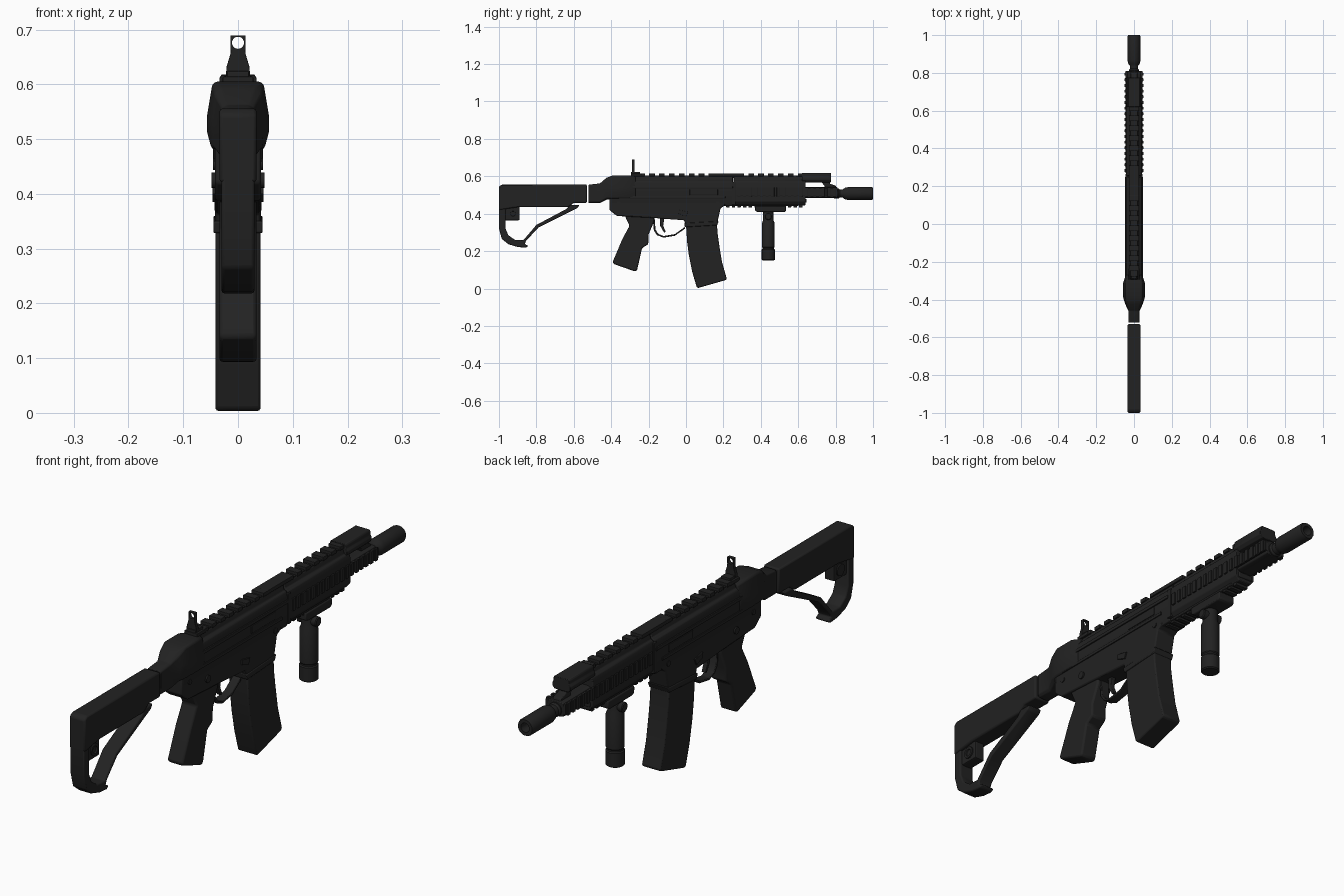
import bpy, bmesh, math
from mathutils import Vector

mat = bpy.data.materials.new("matte black")
mat.diffuse_color = (0.016, 0.016, 0.016, 1)


def finish(name, bm, bevel=0.0, smooth=True):
    bmesh.ops.recalc_face_normals(bm, faces=bm.faces[:])
    me = bpy.data.meshes.new(name)
    bm.to_mesh(me)
    bm.free()
    me.materials.append(mat)
    ob = bpy.data.objects.new(name, me)
    bpy.context.collection.objects.link(ob)
    if bevel:
        m = ob.modifiers.new("bevel", 'BEVEL')
        m.width, m.segments, m.limit_method = bevel, 2, 'ANGLE'
    if smooth:
        bpy.context.view_layer.objects.active = ob
        ob.select_set(True)
        bpy.ops.object.shade_smooth_by_angle(angle=math.radians(35))
        ob.select_set(False)
    return ob


def plate(name, pts, w, bevel=0.004, x=0.0):
    """Side profile (y, z) with half width w, centred on x."""
    bm = bmesh.new()
    a = [bm.verts.new((x - w, y, z)) for y, z in pts]
    b = [bm.verts.new((x + w, y, z)) for y, z in pts]
    bm.faces.new(a)
    bm.faces.new(b[::-1])
    for i in range(len(pts)):
        j = (i + 1) % len(pts)
        bm.faces.new((a[i], b[i], b[j], a[j]))
    return finish(name, bm, bevel)


def loft(name, secs, bevel=0.003):
    """Sections (y, right half outline (x, z)) mirrored and bridged along y."""
    bm = bmesh.new()
    rings = []
    for y, h in secs:
        full = h + [(-x, z) for x, z in reversed(h)]
        rings.append([bm.verts.new((x, y, z)) for x, z in full])
    n = len(rings[0])
    for r, s in zip(rings, rings[1:]):
        for i in range(n):
            bm.faces.new((r[i], r[(i + 1) % n], s[(i + 1) % n], s[i]))
    bm.faces.new(rings[0])
    bm.faces.new(rings[-1][::-1])
    return finish(name, bm, bevel)


def boxes(name, items, bevel=0.0015):
    """Many boxes (x0, x1, y0, y1, z0, z1) joined in one object."""
    bm = bmesh.new()
    for x0, x1, y0, y1, z0, z1 in items:
        vs = bmesh.ops.create_cube(bm, size=1)['verts']
        for v in vs:
            v.co = Vector(((x0 + x1) / 2 + v.co.x * (x1 - x0),
                           (y0 + y1) / 2 + v.co.y * (y1 - y0),
                           (z0 + z1) / 2 + v.co.z * (z1 - z0)))
    return finish(name, bm, bevel, False)


def turned(name, prof, center, axis, n=32):
    """Lathe: (position along axis, radius), closed at both ends."""
    bm = bmesh.new()
    cx, cy, cz = center
    rings = []
    for t, r in prof:
        ring = []
        for i in range(n):
            a = 2 * math.pi * i / n
            u, v = r * math.cos(a), r * math.sin(a)
            p = {'X': (cx + t, cy + u, cz + v), 'Y': (cx + u, cy + t, cz + v),
                 'Z': (cx + u, cy + v, cz + t)}[axis]
            ring.append(bm.verts.new(p))
        rings.append(ring)
    for r, s in zip(rings, rings[1:]):
        for i in range(n):
            bm.faces.new((r[i], r[(i + 1) % n], s[(i + 1) % n], s[i]))
    bm.faces.new(rings[0])
    bm.faces.new(rings[-1])
    return finish(name, bm)


def both(x0, x1, *r):
    return [(x0, x1, *r), (-x1, -x0, *r)]


# Stock: tube body, open butt loop with diagonal strut, inner sling block
plate("stock_body", [(-1, .545), (-.985, .556), (-.53, .556), (-.53, .458), (-.60, .458),
                     (-.63, .435), (-.90, .435), (-1, .42)], .034, .006)
plate("stock_loop", [(-1, .45), (-1, .32), (-.985, .265), (-.95, .237), (-.90, .222), (-.855, .218),
                     (-.843, .228), (-.862, .238), (-.855, .255), (-.79, .325), (-.58, .43),
                     (-.57, .447), (-.62, .447), (-.64, .425), (-.80, .34), (-.87, .258),
                     (-.915, .26), (-.95, .285), (-.965, .32), (-.965, .45)], .030, .005)
boxes("stock_sling_block", [(-.022, .022, -.97, -.89, .365, .44)], .005)
turned("stock_sling_socket", [(-.027, .014), (-.027, .023), (.027, .023), (.027, .014),
                              (.02, .012)], (0, -.925, .40), 'X', 20)

# Rear of receiver: hinge neck swelling into the wide end cap
loft("receiver_end", [
    (-.522, [(.020, .555), (.029, .55), (.029, .53), (.029, .50), (.029, .465), (.020, .457)]),
    (-.46, [(.020, .562), (.029, .556), (.030, .53), (.030, .50), (.030, .465), (.020, .457)]),
    (-.425, [(.030, .592), (.042, .58), (.046, .54), (.046, .51), (.044, .485), (.030, .475)]),
    (-.39, [(.040, .605), (.047, .60), (.057, .54), (.057, .515), (.049, .485), (.030, .475)]),
    (-.31, [(.040, .605), (.047, .60), (.057, .54), (.057, .515), (.049, .485), (.030, .475)]),
    (-.27, [(.022, .600), (.036, .59), (.044, .54), (.044, .515), (.043, .485), (.030, .475)])])

# Receiver
up = [(.022, .60), (.027, .582), (.038, .575), (.043, .56), (.043, .46), (.038, .44)]
loft("upper_receiver", [(-.40, up), (.25, up)])
plate("lower_receiver", [(-.41, .49), (-.41, .42), (-.37, .388), (-.17, .377), (-.01, .365),
                         (.0, .33), (.165, .34), (.185, .43), (.21, .445), (.21, .49)], .042, .005)
plate("magazine_well_lip", [(-.01, .35), (-.006, .328), (.166, .338), (.175, .36)], .045, .003)
boxes("receiver_side_ridges",
      both(.04, .048, -.30, .25, .535, .548) + both(.04, .047, -.36, .21, .482, .494) +
      both(.04, .046, .02, .17, .50, .53))
for s in (-1, 1):
    turned("selector_" + ("right" if s > 0 else "left"),
           [(-.004, .014), (.004, .014)], (s * .044, -.25, .425), 'X', 16)
    plate("bolt_catch_" + ("right" if s > 0 else "left"),
          [(-.04, .42), (-.04, .40), (.0, .385), (.01, .41)], .004, .001, s * .043)
    for i, y in enumerate((-.36, .17)):
        turned("receiver_pin_%d_%d" % (i, s), [(-.003, .011), (.003, .011)],
               (s * .0425, y, .455), 'X', 16)

# Pistol grip
plate("pistol_grip", [(-.33, .40), (-.325, .385), (-.302, .335), (-.34, .265), (-.393, .14),
                      (-.383, .13), (-.275, .092), (-.262, .096), (-.235, .216), (-.202, .237),
                      (-.20, .29), (-.17, .36), (-.17, .39)], .034, .012)

# Trigger guard and trigger
outer = [(-.178, .38), (-.172, .31), (-.155, .285), (-.12, .272), (-.06, .282), (-.005, .32)]
inner = [(-.005, .33), (-.06, .291), (-.12, .281), (-.148, .292), (-.163, .315), (-.168, .38)]
plate("trigger_guard", outer + inner, .018, .002)
plate("trigger", [(-.14, .385), (-.138, .335), (-.118, .30), (-.108, .302), (-.122, .335), (-.115, .385)],
      .009, .002)

# Curved magazine
arc = [(0, .34), (.006, .25), (.015, .18), (.033, .09), (.057, .008)]
plate("magazine", arc + [(.065, .003), (.212, .045), (.218, .053)] +
      [(.193, .14), (.178, .23), (.168, .30), (.166, .345)], .041, .006)

# Handguard with gas block and hood
hg = [(.022, .60), (.027, .582), (.038, .575), (.043, .56), (.043, .465), (.028, .445)]
loft("handguard", [(.255, hg), (.64, hg)])
boxes("handguard_joint", both(.03, .0455, .245, .265, .45, .57), .002)
lowblock = [(.02, .542), (.034, .538), (.037, .525), (.037, .50), (.034, .487), (.02, .483)]
loft("gas_block", [(.62, lowblock), (.81, lowblock)])
plate("front_sight_post", [(.71, .585), (.74, .55), (.745, .53), (.81, .53), (.80, .55), (.77, .56),
                           (.765, .585)], .018, .003)
hood = [(.03, .618), (.034, .612), (.034, .60), (.04, .59), (.04, .58), (.03, .568)]
loft("front_hood", [(.62, hood), (.775, hood)], .002)
plate("lower_handguard", [(.20, .47), (.20, .442), (.60, .442), (.61, .455), (.645, .46), (.645, .48)],
      .032, .003)

# Accessory rails: top, sides and bottom, each with cross ribs
boxes("top_rail", [(-.020, .020, -.28, .64, .590, .604)])
boxes("top_rail_teeth", [(-.026, .026, y, y + .03, .600, .615)
                         for y in [-.25 + i * .053 for i in range(17)]] +
      [(-.026, .026, .15, .29, .60, .615)])
boxes("side_rails", both(.034, .044, .27, .81, .495, .538))
boxes("side_rail_teeth", [b for i in range(18)
                          for b in both(.04, .049, .275 + i * .03, .292 + i * .03, .492, .541)])
boxes("bottom_rail_teeth", [(-.027, .027, .215 + i * .03, .233 + i * .03, .434, .446)
                            for i in range(14)])

# Barrel and bored muzzle device
turned("barrel", [(0, .022), (.30, .022)], (0, .60, .508), 'Y')
turned("muzzle_device", [(.79, .026), (.815, .027), (.825, .020), (.838, .022), (.85, .031), (.865, .034),
                         (.992, .034), (1.0, .031), (1.0, .018), (.95, .016)], (0, 0, .508), 'Y')

# Vertical foregrip with rail clamp
plate("foregrip_clamp", [(.37, .442), (.37, .415), (.385, .408), (.525, .408), (.535, .415),
                         (.535, .442)], .036, .004)
turned("foregrip", [(.15, .030), (.154, .035), (.208, .035), (.212, .031), (.218, .031), (.222, .034),
                    (.35, .034), (.365, .028), (.412, .028)], (0, .44, 0), 'Z')
turned("foregrip_pivot", [(-.043, .015), (-.04, .019), (.04, .019), (.043, .015)],
       (0, .44, .385), 'X', 20)

# Rear sight: base and upright leaf with a round aperture
boxes("rear_sight_base", [(-.028, .028, -.295, -.235, .60, .614),
                          (-.020, .020, -.293, -.245, .61, .624)], .002)
bm = bmesh.new()
N = 24
rings = {}
for y in (-.289, -.275):
    for k in ("in", "out"):
        vs = []
        for i in range(N):
            a = 2 * math.pi * i / N
            c, s = math.cos(a), math.sin(a)
            r = .011 if k == "in" else .0135 / max(abs(c), abs(s))
            vs.append(bm.verts.new((r * c, y, .676 + r * s)))
        rings[y, k] = vs
for i in range(N):
    j = (i + 1) % N
    for p, q in (((-.289, "in"), (-.289, "out")), ((-.289, "out"), (-.275, "out")),
                 ((-.275, "out"), (-.275, "in")), ((-.275, "in"), (-.289, "in"))):
        bm.faces.new((rings[p][i], rings[p][j], rings[q][j], rings[q][i]))
finish("rear_sight_aperture", bm)
leaf = [(.0135, .664), (.014, .655), (.021, .632), (.022, .615)]
loft("rear_sight_leaf", [(-.289, leaf), (-.275, leaf)], .001)
